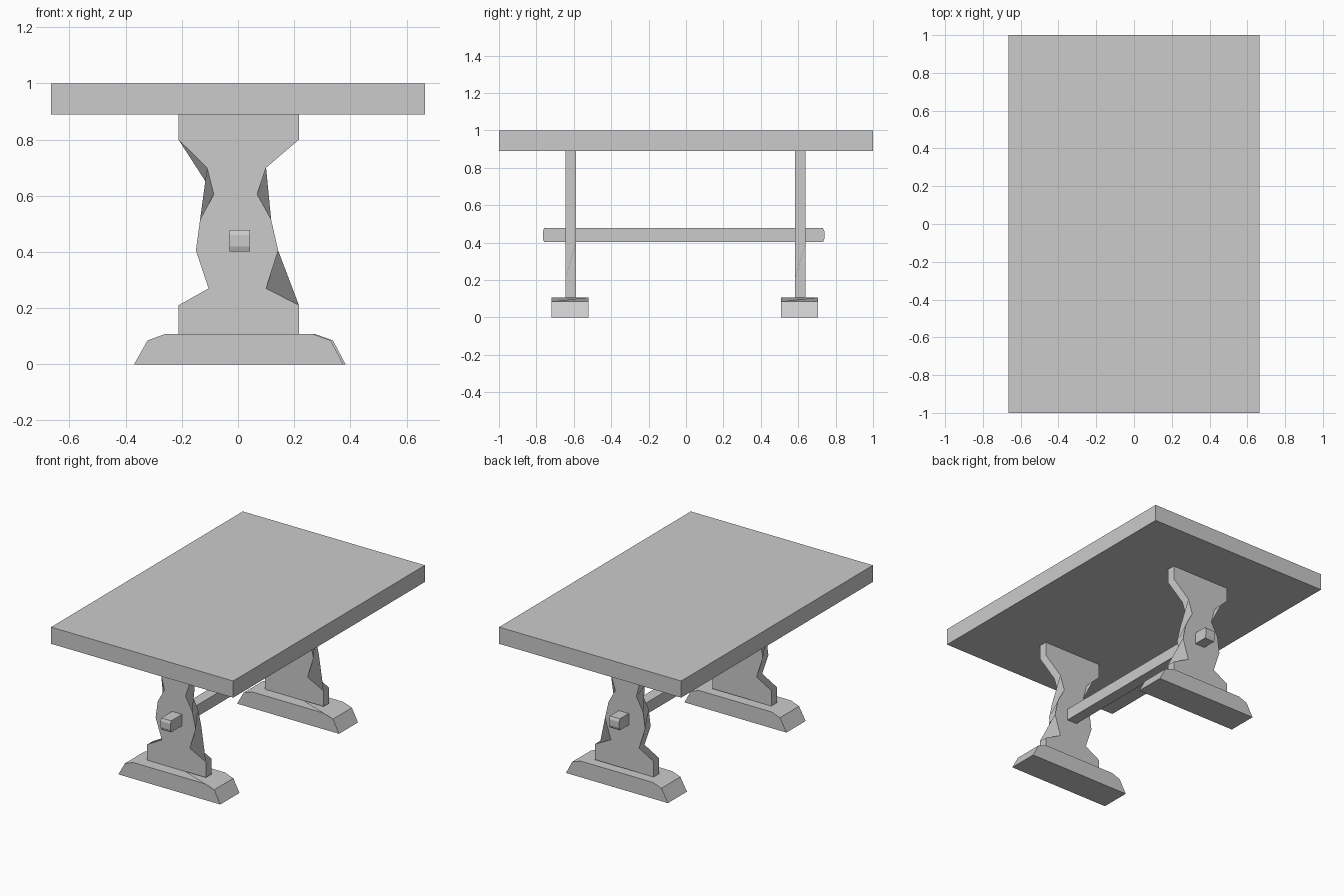
import bpy

if "Cube" in bpy.data.objects:
    bpy.data.objects.remove(bpy.data.objects["Cube"])

# One plain grey for the whole table
grey = bpy.data.materials.new("grey")
grey.diffuse_color = (0.6, 0.6, 0.6, 1)
grey.use_nodes = True
grey.node_tree.nodes["Principled BSDF"].inputs["Base Color"].default_value = grey.diffuse_color


def build(name, verts, faces):
    mesh = bpy.data.meshes.new(name)
    mesh.from_pydata(verts, [], faces)
    mesh.materials.append(grey)
    obj = bpy.data.objects.new(name, mesh)
    bpy.context.collection.objects.link(obj)


def prism_y(name, profile, y0, y1, groups):
    """Extrude an (x, z) profile along y; groups lists the profile runs
    that are each closed with a single side face."""
    n = len(profile)
    verts = [(x, y, z) for y in (y0, y1) for x, z in profile]
    faces = [list(range(n)), list(range(2 * n - 1, n - 1, -1))]
    for a, b in groups:
        run = [i % n for i in range(a, b + 1)]
        faces.append([i + n for i in run] + run[::-1])
    build(name, verts, faces)


def box(name, x0, x1, y0, y1, z0, z1):
    prism_y(name, [(x0, z0), (x1, z0), (x1, z1), (x0, z1)], y0, y1,
            [(0, 1), (1, 2), (2, 3), (3, 4)])


# Table top
box("table_top", -0.665, 0.665, -1, 1, 0.89, 1)

# Legs: planks with a carved waist on each edge
right = [(0.217, 0.21), (0.10, 0.27), (0.143, 0.405),
         (0.118, 0.515), (0.068, 0.605), (0.10, 0.70), (0.217, 0.80)]
left = [(-0.212, 0.80), (-0.11, 0.70), (-0.086, 0.605),
        (-0.135, 0.515), (-0.15, 0.405), (-0.105, 0.27), (-0.212, 0.21)]
leg = ([(-0.212, 0.107), (0.217, 0.107)] + right
       + [(0.217, 0.89), (-0.212, 0.89)] + left)
leg_sides = [(0, 1), (1, 2), (2, 8), (8, 9), (9, 10), (10, 11), (11, 17), (17, 18)]
prism_y("front_leg", leg, -0.645, -0.587, leg_sides)
prism_y("back_leg", leg, 0.583, 0.64, leg_sides)

# Feet: long blocks with bevelled ends and one top face
foot = [(-0.37, 0), (0.375, 0), (0.33, 0.085), (0.268, 0.107),
        (-0.262, 0.107), (-0.322, 0.085)]
foot_sides = [(0, 1), (1, 2), (2, 5), (5, 6)]
prism_y("front_foot", foot, -0.72, -0.52, foot_sides)
prism_y("back_foot", [(x + 0.008, z) for x, z in foot], 0.507, 0.705, foot_sides)

# Stretcher beam through both legs, with slightly eased ends
beam = [(-0.758, 0.402), (0.732, 0.402), (0.74, 0.42), (0.74, 0.46),
        (0.732, 0.478), (-0.758, 0.478), (-0.765, 0.46), (-0.765, 0.42)]
m = len(beam)
build("stretcher",
      [(x, y, z) for x in (-0.03, 0.043) for y, z in beam],
      [list(range(m - 1, -1, -1)), list(range(m, 2 * m))]
      + [[i, (i + 1) % m, (i + 1) % m + m, i + m] for i in range(m)])
